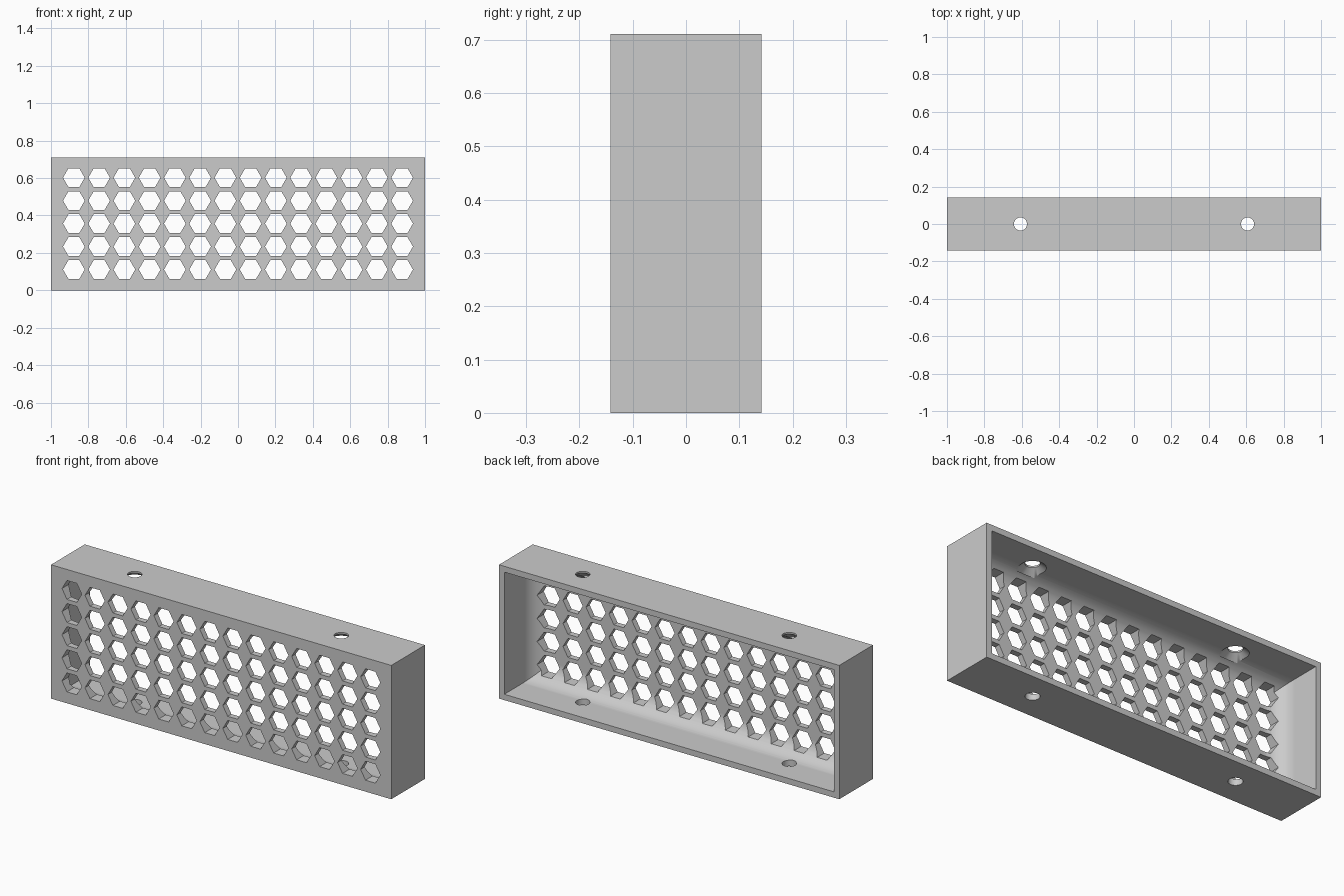
import bpy, bmesh, math
from mathutils import Matrix

cube = bpy.data.objects.get("Cube")
if cube:
    bpy.data.objects.remove(cube, do_unlink=True)

W, D, H = 2.0, 0.283, 0.711      # outer size
WALL, FILLET, STEPS = 0.031, 0.1, 12
COLS, ROWS, PITCH_X, PITCH_Z, HEX_R = 14, 5, 0.135, 0.1228, 0.058
SCREW_X, SCREW_R, SINK_R = 0.607, 0.035, 0.064

grey = bpy.data.materials.new("plain_grey")
grey.use_nodes = True
grey.diffuse_color = (0.6, 0.6, 0.6, 1)
grey.node_tree.nodes["Principled BSDF"].inputs["Base Color"].default_value = (0.6, 0.6, 0.6, 1)


def make_object(name, bm):
    bmesh.ops.recalc_face_normals(bm, faces=bm.faces)
    mesh = bpy.data.meshes.new(name)
    bm.to_mesh(mesh)
    bm.free()
    mesh.materials.append(grey)
    ob = bpy.data.objects.new(name, mesh)
    bpy.context.collection.objects.link(ob)
    return ob


def add_cone(bm, sides, r1, r2, depth, matrix):
    bmesh.ops.create_cone(bm, cap_ends=True, segments=sides, radius1=r1,
                          radius2=r2, depth=depth, matrix=matrix)


# Solid outer block
bm = bmesh.new()
bmesh.ops.create_cube(bm, size=1, matrix=Matrix.Translation((0, 0, H / 2))
                      @ Matrix.Diagonal((W, D, H, 1)))
housing = make_object("housing", bm)

# Cavity: rectangles lofted from the front panel along a rounded fillet to the open back
bm = bmesh.new()
front = -D / 2 + WALL
sections = []
for i in range(STEPS + 1):
    a = math.pi / 2 * i / STEPS
    sections.append((front + FILLET * (1 - math.cos(a)), FILLET * (1 - math.sin(a))))
sections.append((D, 0))
rings = []
for y, inset in sections:
    hx, hz = W / 2 - WALL - inset, H / 2 - WALL - inset
    rings.append([bm.verts.new((sx * hx, y, H / 2 + sz * hz))
                  for sx, sz in ((-1, -1), (1, -1), (1, 1), (-1, 1))])
for a, b in zip(rings, rings[1:]):
    for k in range(4):
        n = (k + 1) % 4
        bm.faces.new((a[k], a[n], b[n], b[k]))
bm.faces.new(rings[0])
bm.faces.new(rings[-1])
cavity = make_object("cavity_cutter", bm)

# Grid of hexagonal vents, points to the sides
bm = bmesh.new()
for c in range(COLS):
    for r in range(ROWS):
        x = (c - (COLS - 1) / 2) * PITCH_X
        z = H / 2 + (r - (ROWS - 1) / 2) * PITCH_Z + 0.001
        add_cone(bm, 6, HEX_R, HEX_R, 2 * D, Matrix.Translation((x, 0, z))
                 @ Matrix.Rotation(math.pi / 2, 4, 'X') @ Matrix.Rotation(math.pi / 2, 4, 'Z'))
# Turn the cells so that two corners lie on the horizontal axis
top = max(v.co.z for v in bm.verts)
if sum(abs(v.co.z - top) < 1e-4 for v in bm.verts) < 4 * COLS:
    bm.clear()
    for c in range(COLS):
        for r in range(ROWS):
            x = (c - (COLS - 1) / 2) * PITCH_X
            z = H / 2 + (r - (ROWS - 1) / 2) * PITCH_Z + 0.001
            add_cone(bm, 6, HEX_R, HEX_R, 2 * D, Matrix.Translation((x, 0, z))
                     @ Matrix.Rotation(math.pi / 2, 4, 'X'))
vents = make_object("vent_cutter", bm)

# Screw holes through top and bottom, countersunk inside the top wall
holes, sinks = bmesh.new(), bmesh.new()
sink_depth = 0.022
flare = (SINK_R - SCREW_R) / sink_depth
for x in (-SCREW_X, SCREW_X):
    add_cone(holes, 32, SCREW_R, SCREW_R, 2 * H, Matrix.Translation((x, 0, H / 2)))
    add_cone(sinks, 32, SINK_R + flare * 0.01, SCREW_R, sink_depth + 0.01,
             Matrix.Translation((x, 0, H - WALL + (sink_depth - 0.01) / 2)))
cutters = [cavity, vents, make_object("countersink_cutter", sinks),
           make_object("screw_hole_cutter", holes)]

# Cut the block
bpy.ops.object.select_all(action='DESELECT')
housing.select_set(True)
bpy.context.view_layer.objects.active = housing
for cutter in cutters:
    mod = housing.modifiers.new(cutter.name, 'BOOLEAN')
    mod.operation = 'DIFFERENCE'
    mod.solver = 'EXACT'
    mod.object = cutter
    bpy.ops.object.modifier_apply(modifier=mod.name)
    bpy.data.objects.remove(cutter, do_unlink=True)

# Smooth the fillet and hole walls, keep corners crisp
bpy.ops.object.shade_smooth_by_angle(angle=math.radians(30))
weighted = housing.modifiers.new("even_shading", 'WEIGHTED_NORMAL')
weighted.keep_sharp = True
